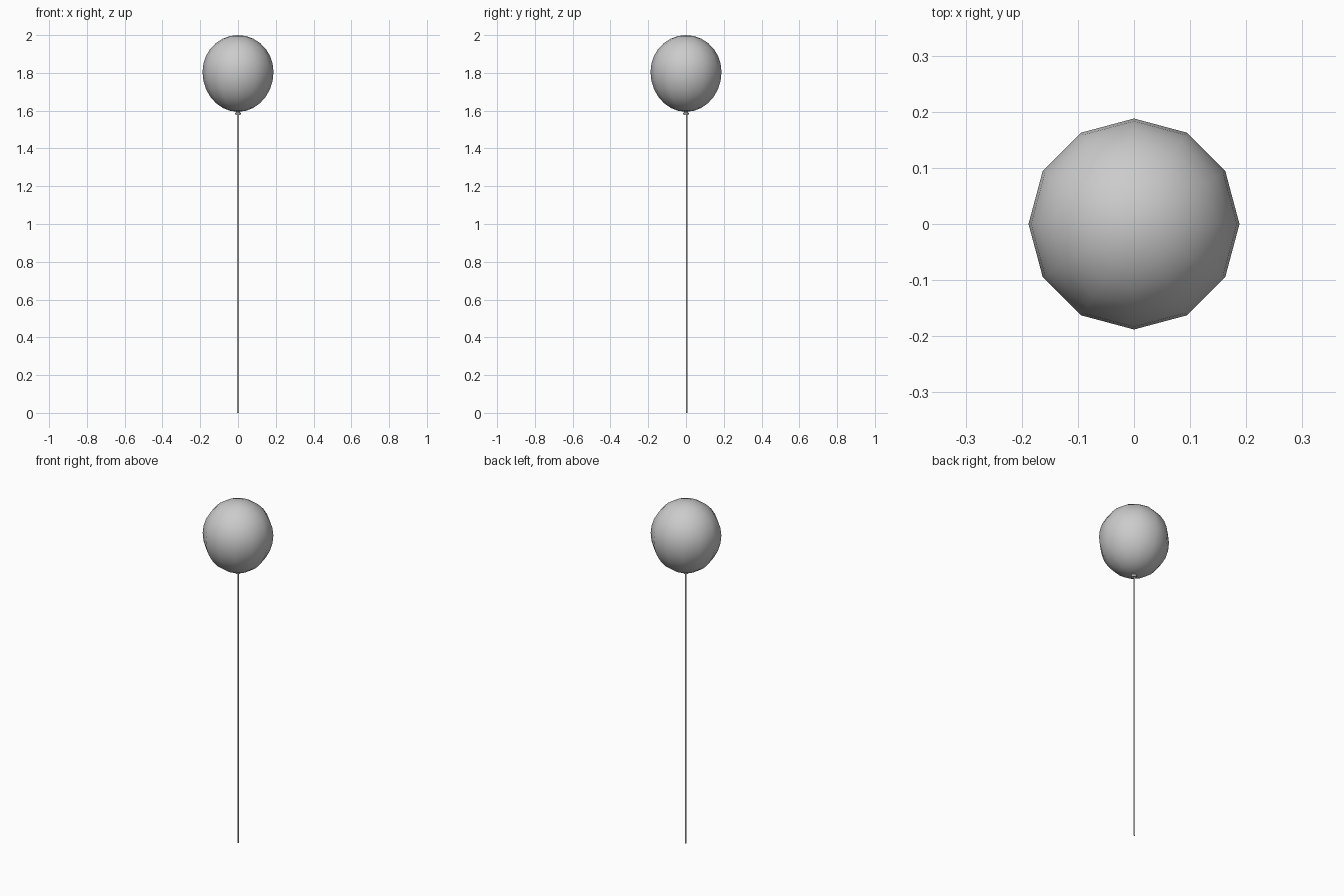
import bpy, bmesh
from math import sin, cos, pi, radians

if "Cube" in bpy.data.objects:
    bpy.data.objects.remove(bpy.data.objects["Cube"])


def lathe(name, profile, sides, center=(0, 0), start=0.0, smooth=True):
    """Revolve (radius, z) points around a vertical axis; radius 0 makes a pole."""
    bm = bmesh.new()
    rings = []
    for r, z in profile:
        count = 1 if r == 0 else sides
        rings.append([bm.verts.new((center[0] + r * cos(start + 2 * pi * i / sides),
                                    center[1] + r * sin(start + 2 * pi * i / sides), z))
                      for i in range(count)])
    for a, b in zip(rings, rings[1:]):
        for i in range(sides):
            j = (i + 1) % sides
            loop = [a[i % len(a)], a[j % len(a)], b[j % len(b)], b[i % len(b)]]
            bm.faces.new(list(dict.fromkeys(loop)))
    bmesh.ops.recalc_face_normals(bm, faces=bm.faces)
    mesh = bpy.data.meshes.new(name)
    bm.to_mesh(mesh)
    bm.free()
    obj = bpy.data.objects.new(name, mesh)
    bpy.context.collection.objects.link(obj)
    if smooth:
        bpy.context.view_layer.objects.active = obj
        obj.select_set(True)
        bpy.ops.object.shade_smooth_by_angle(angle=radians(50))
        obj.select_set(False)
    return obj


# Balloon body: slightly egg-shaped, twelve sides
steps = 14
body = []
for k in range(steps + 1):
    t = -pi / 2 + pi * k / steps
    half = 0.194 if t > 0 else 0.212
    r = 0.188 * cos(t) if 0 < k < steps else 0
    body.append((r, 1.806 + half * sin(t)))
lathe("balloon_body", body, 12)

# Knot under the balloon: narrow neck with a flared lip
lathe("balloon_knot", [(0, 1.578), (0.014, 1.578), (0.015, 1.588),
                       (0.009, 1.592), (0.016, 1.602), (0, 1.604)], 12)

# String: thin three-sided strand down to the ground
lathe("string", [(0, 0), (0.005, 0), (0.005, 1.585), (0, 1.585)], 3,
      center=(0, 0.003), start=pi / 2)
